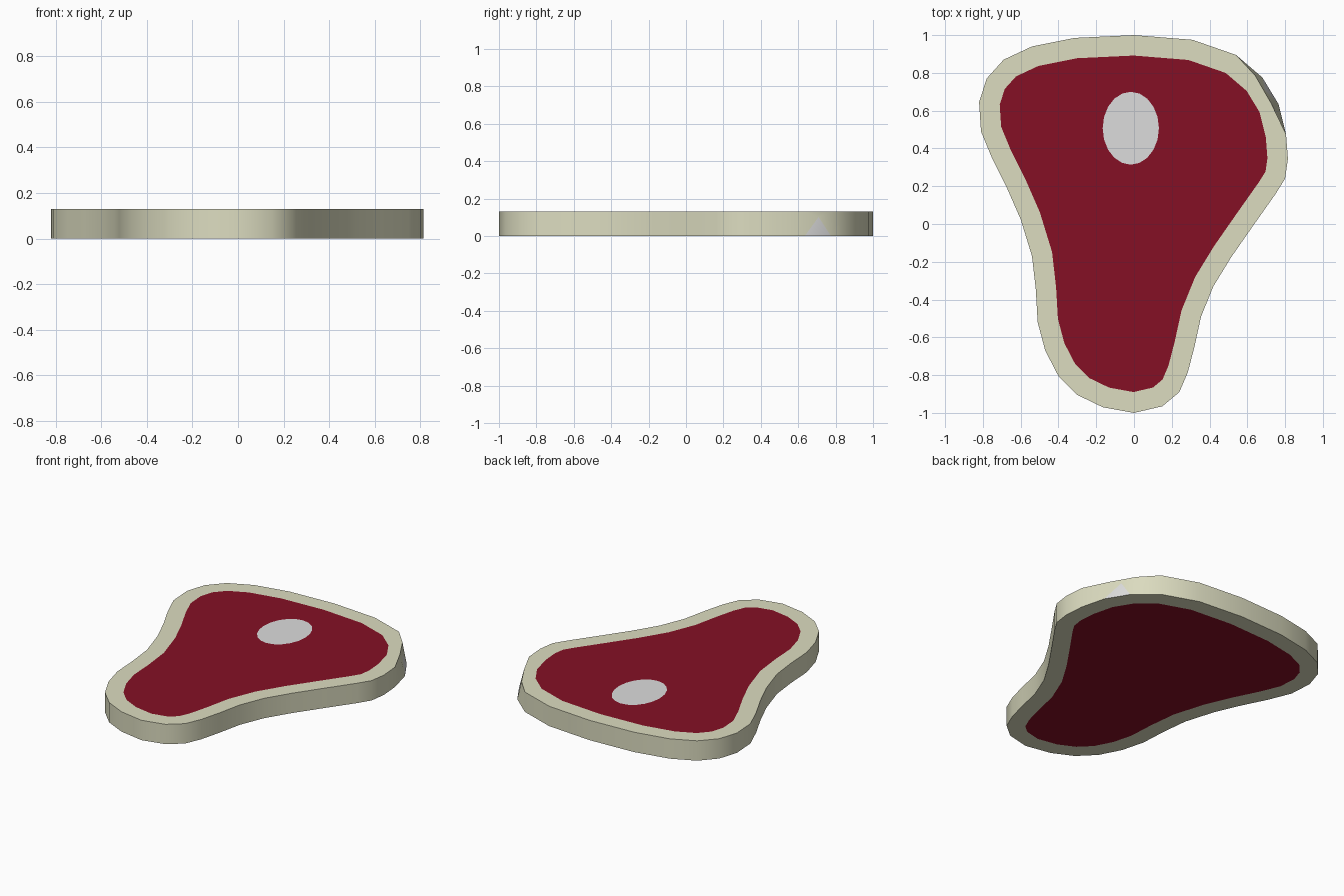
import bpy, bmesh, math
from mathutils import Vector

if "Cube" in bpy.data.objects:
    bpy.data.objects.remove(bpy.data.objects["Cube"])

H = 0.13          # slab thickness
RIM = 0.108       # width of the fat border


def material(name, rgb):
    m = bpy.data.materials.new(name)
    m.diffuse_color = (*rgb, 1)
    m.use_nodes = True
    m.node_tree.nodes["Principled BSDF"].inputs["Base Color"].default_value = m.diffuse_color
    return m


FAT = material("cream fat", (0.72, 0.72, 0.53))
MEAT = material("deep red meat", (0.235, 0.005, 0.018))
BONE = material("pale grey bone", (0.72, 0.72, 0.72))

# outline of the cut, clockwise from the top
OUTLINE = [(0, 1), (0.31, 0.975), (0.54, 0.895), (0.68, 0.775), (0.765, 0.635),
           (0.805, 0.475), (0.815, 0.345), (0.80, 0.24), (0.75, 0.16), (0.63, -0.01),
           (0.515, -0.175), (0.42, -0.33), (0.355, -0.49), (0.32, -0.65),
           (0.285, -0.785), (0.24, -0.89), (0.15, -0.965), (0, -1), (-0.165, -0.97),
           (-0.30, -0.905), (-0.40, -0.805), (-0.47, -0.67), (-0.51, -0.52),
           (-0.52, -0.345), (-0.54, -0.17), (-0.60, 0.025), (-0.67, 0.185),
           (-0.75, 0.345), (-0.81, 0.49), (-0.82, 0.645), (-0.78, 0.77),
           (-0.69, 0.87), (-0.54, 0.94), (-0.315, 0.985)]
outer = [Vector(p) for p in OUTLINE]
N = len(outer)


def inset(pts, d):
    out = []
    for i, p in enumerate(pts):
        a = (p - pts[i - 1]).normalized()
        b = (pts[(i + 1) % len(pts)] - p).normalized()
        n = Vector((a.y + b.y, -a.x - b.x)).normalized()   # points inward
        out.append(p + n * d / max(0.5, n.dot(Vector((a.y, -a.x)))))
    return out


inner = inset(outer, RIM)
upper = list(outer)                      # top edge leans in at one corner
upper[3], upper[4] = Vector((0.642, 0.785)), Vector((0.728, 0.635))
bone_loop = [Vector((-0.017 + 0.149 * math.cos(2 * math.pi * k / 20),
                     0.507 + 0.193 * math.sin(2 * math.pi * k / 20))) for k in range(20)]


def ring(bm, pts, z):
    return [bm.verts.new((p.x, p.y, z)) for p in pts]


def finish(bm, name, mats):
    me = bpy.data.meshes.new(name)
    bm.to_mesh(me)
    bm.free()
    ob = bpy.data.objects.new(name, me)
    bpy.context.collection.objects.link(ob)
    for m in mats:
        me.materials.append(m)
    bpy.ops.object.select_all(action='DESELECT')
    ob.select_set(True)
    bpy.context.view_layer.objects.active = ob
    bpy.ops.object.shade_smooth_by_angle(angle=math.radians(30))
    return ob


# fat border: side wall plus flat top and bottom rims
bm = bmesh.new()
lo, hi = ring(bm, outer, 0), ring(bm, upper, H)
lo_in, hi_in = ring(bm, inner, 0), ring(bm, inner, H)
for i in range(N):
    j = (i + 1) % N
    bm.faces.new((hi[i], hi_in[i], hi_in[j], hi[j]))
    bm.faces.new((lo[i], lo[j], lo_in[j], lo_in[i]))
    if i == 3:
        # small bone-coloured wedge showing in the side wall
        base, top = (lo[i].co + lo[j].co) / 2, (hi[i].co + hi[j].co) / 2
        p = bm.verts.new(base.lerp(top, 0.78))
        loop = [lo[j], lo[i], hi[i], hi[j]]
        for k in range(4):
            f = bm.faces.new((loop[k], loop[(k + 1) % 4], p))
            f.material_index = 1 if k == 0 else 0
    else:
        bm.faces.new((lo[j], lo[i], hi[i], hi[j]))
finish(bm, "fat_border", [FAT, BONE])

# meat: top face with a hole for the bone, and a plain bottom face
bm = bmesh.new()
edges = []
for pts in (inner, bone_loop):
    vs = ring(bm, pts, H)
    edges += [bm.edges.new((vs[k - 1], vs[k])) for k in range(len(vs))]
bmesh.ops.triangle_fill(bm, use_beauty=True, use_dissolve=False, edges=edges)
for f in bm.faces:
    f.normal_update()
    if f.normal.z < 0:
        f.normal_flip()
bm.faces.new(ring(bm, inner, 0))         # clockwise loop faces down
finish(bm, "meat", [MEAT])

# bone: flush oval in the top face
bm = bmesh.new()
bm.faces.new(ring(bm, bone_loop, H))
finish(bm, "bone", [BONE])
